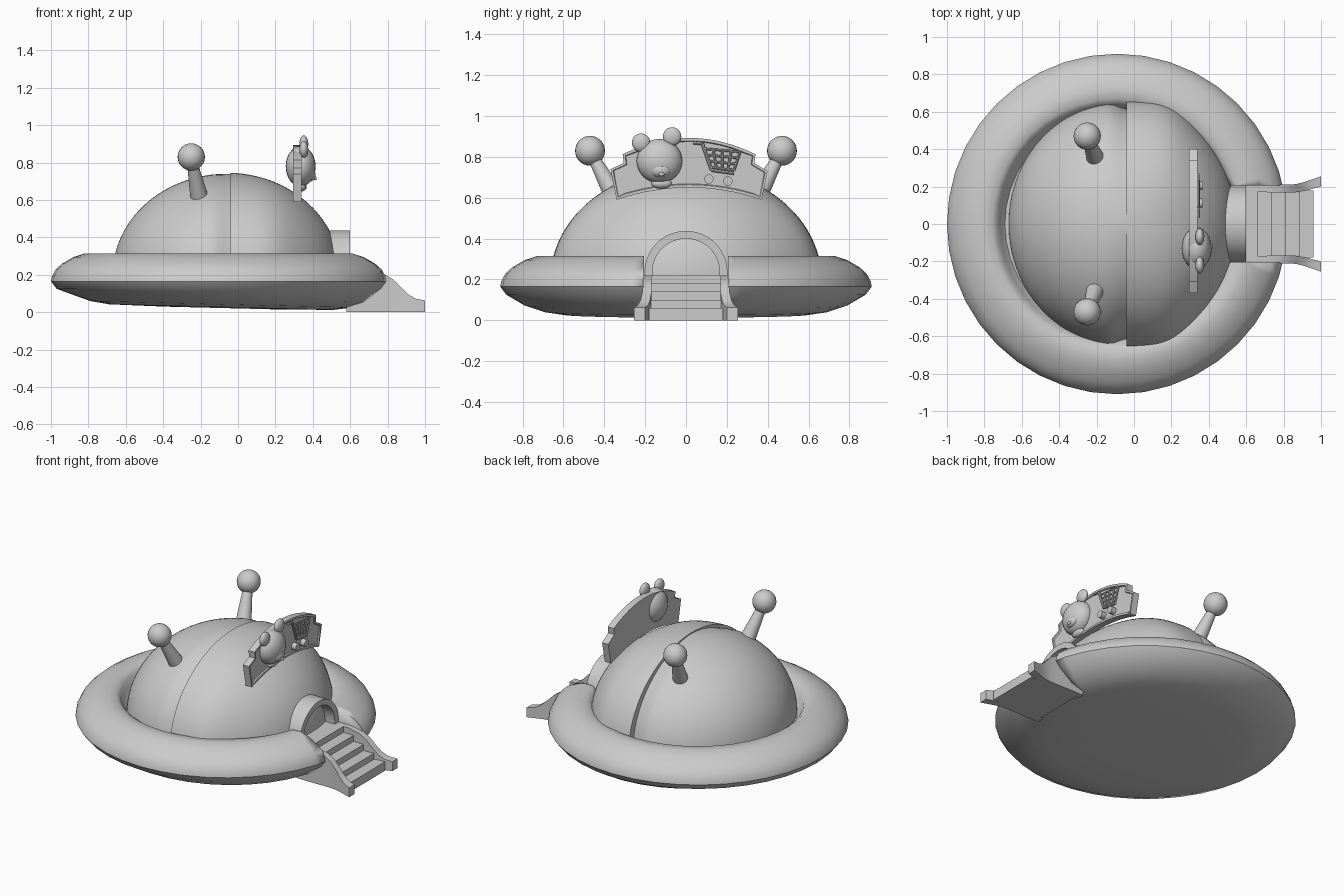
import bpy, bmesh
from math import sin, cos, pi, acos, exp, radians
from mathutils import Vector

cube = bpy.data.objects.get("Cube")
if cube:
    bpy.data.objects.remove(cube, do_unlink=True)

GREY = (0.6, 0.6, 0.6, 1)
mat = bpy.data.materials.new("plain_grey")
mat.use_nodes = True
mat.diffuse_color = GREY
bsdf = next(n for n in mat.node_tree.nodes if n.type == "BSDF_PRINCIPLED")
bsdf.inputs["Base Color"].default_value = GREY


def finish(name, bm, angle=35):
    bmesh.ops.remove_doubles(bm, verts=bm.verts, dist=1e-5)
    bmesh.ops.recalc_face_normals(bm, faces=bm.faces)
    me = bpy.data.meshes.new(name)
    bm.to_mesh(me)
    bm.free()
    me.materials.append(mat)
    me.shade_smooth()
    me.set_sharp_from_angle(angle=radians(angle))
    ob = bpy.data.objects.new(name, me)
    bpy.context.collection.objects.link(ob)
    return ob


def loft(name, rings, closed=True, caps=True, angle=35):
    """Skin a list of equally long point rings."""
    bm = bmesh.new()
    rows = [[bm.verts.new(p) for p in ring] for ring in rings]
    n = len(rows[0])
    for a, b in zip(rows, rows[1:]):
        for i in range(n if closed else n - 1):
            j = (i + 1) % n
            bm.faces.new((a[i], a[j], b[j], b[i]))
    if caps:
        bm.faces.new(rows[0])
        bm.faces.new(rows[-1])
    return finish(name, bm, angle)


def prism(name, pts, lo, hi, axis):
    """Extrude an outline along x (points are y, z) or y (points are x, z)."""
    place = (lambda p, t: (t, p[0], p[1])) if axis == "x" else (lambda p, t: (p[0], t, p[1]))
    return loft(name, [[place(p, t) for p in pts] for t in (lo, hi)])


def bar(name, p, q, r1, r2, sides=16):
    p, q = Vector(p), Vector(q)
    bm = bmesh.new()
    bmesh.ops.create_cone(bm, cap_ends=True, segments=sides, radius1=r1, radius2=r2, depth=(q - p).length)
    bm.transform((q - p).to_track_quat("Z", "Y").to_matrix().to_4x4())
    bmesh.ops.translate(bm, verts=bm.verts, vec=(p + q) / 2)
    return finish(name, bm)


def ball(name, centre, size):
    bm = bmesh.new()
    bmesh.ops.create_uvsphere(bm, u_segments=24, v_segments=16, radius=1)
    bmesh.ops.scale(bm, verts=bm.verts, vec=size)
    bmesh.ops.translate(bm, verts=bm.verts, vec=centre)
    return finish(name, bm)


# Saucer hull: lathed profile whose underside tilts towards the entrance
profile = [(0, .22), (.6, .22), (.625, .25), (.64, .29), (.67, .312), (.73, .314), (.79, .295),
           (.85, .26), (.885, .228), (.905, .19), (.91, .165), (.88, .125), (.79, .07),
           (.7, .04), (.6, .025), (.3, .02), (0, .02)]
SEG = 40
rings = []
for r, z in profile:
    ring = []
    for i in range(SEG):
        a = 2 * pi * i / SEG
        x = r * cos(a) - .09
        ring.append((x, r * sin(a), z - (.025 * x if z < .1 else 0)))
    rings.append(ring)
hull = loft("saucer_hull", rings, caps=False)

# Entrance gap cut through the rim
cutter = prism("gap_cutter", [(.5, .5), (.5, .21), (.6, .21), (.6, -.1), (1.2, -.1), (1.2, .5)],
               -.205, .205, "y")
cutter.hide_render = True
mod = hull.modifiers.new("gap", "BOOLEAN")
mod.operation = "DIFFERENCE"
mod.solver = "EXACT"
mod.object = cutter
bpy.context.view_layer.objects.active = hull
bpy.ops.object.modifier_apply(modifier="gap")
bpy.data.objects.remove(cutter, do_unlink=True)

# Dome: arches along x, pinched into a crease where the two shells meet
XC, RX, CREASE = -.06, .61, -.04
split = acos((XC - CREASE) / RX)


def dome_arch(u, front):
    x = XC - RX * cos(u)
    pts = []
    for k in range(49):
        t = pi * k / 48
        side = abs(cos(t))
        if front:
            swell = .01 + .05 * side * exp(-((x - .2) / .15) ** 2)
        else:
            s = min(1, max(0, (x - CREASE + .1) / .1))
            swell = -.06 * side * s * s * (3 - 2 * s)
        f = sin(u) * (1 + swell)
        pts.append((x, .655 * f * cos(t), .2 + .54 * f * sin(t)))
    return pts


N = 28
arches = [dome_arch(split * i / N, False) for i in range(N + 1)]
arches += [dome_arch(split + (pi - split) * i / N, True) for i in range(N + 1)]
loft("dome", arches, closed=False, caps=False)

# Doorway arch with short legs
sections = []
for k in range(-1, 26):
    a = pi * min(max(k, 0), 24) / 24
    drop = .06 if k in (-1, 25) else 0
    sections.append([(x, r * cos(a), .235 + r * sin(a) - drop)
                     for x, r in ((.48, .165), (.6, .165), (.6, .203), (.48, .203))])
loft("door_arch", sections)

# Stairs
steps = [(.6, 0), (.6, .15), (.52, .15), (.52, .22)]
for i in range(5):
    x, z = .66 + .075 * i, .22 - .04 * i
    steps += [(x, z), (x, z - .04)]
steps.append((.96, 0))
prism("stairs", steps, -.18, .18, "y")

# Flared stair rails
rail = [(.58, .17, .212, .22), (.7, .17, .212, .22), (.78, .168, .21, .205), (.83, .168, .21, .175),
        (.87, .17, .214, .135), (.91, .177, .224, .095), (.95, .187, .238, .072), (1, .2, .255, .063)]
for side, label in ((1, "left"), (-1, "right")):
    loft("stair_rail_" + label,
         [[(x, side * a, 0), (x, side * b, 0), (x, side * b, z), (x, side * a, z)] for x, a, b, z in rail])
    # Antennas
    bar("antenna_rod_" + label, (-.2, side * .335, .58), (-.245, side * .455, .8), .052, .028, 24)
    ball("antenna_ball_" + label, (-.25, side * .47, .83), (.073,) * 3)

# Fan-shaped sign board with a recessed panel
M = 16
ts = [2 * i / M - 1 for i in range(M + 1)]
outline = [(.015 + .355 * t, .65 - .06 * t * t) for t in ts]
outline += [(.4, .73), (.335, .77)]
outline += [(.015 - .325 * t, .893 - .08 * t * t) for t in ts]
outline += [(-.305, .77), (-.37, .74)]
board = prism("sign_board", outline, .295, .34, "x")
bm = bmesh.new()
bm.from_mesh(board.data)
panel = max(bm.faces, key=lambda f: f.calc_center_median().x)
bmesh.ops.inset_region(bm, faces=[panel], thickness=.014)
bmesh.ops.inset_region(bm, faces=[panel], thickness=.004, depth=-.008)
bm.to_mesh(board.data)
bm.free()

# Animal head ornament
ball("head_ornament", (.335, -.13, .78), (.08, .112, .108))
ball("ornament_ear_right", (.352, -.22, .87), (.024, .045, .045))
ball("ornament_ear_left", (.352, -.068, .9), (.024, .045, .045))
ball("ornament_muzzle", (.385, -.125, .735), (.03, .05, .036))
ball("ornament_nose", (.413, -.12, .715), (.008, .014, .01))
ball("ornament_collar", (.34, -.12, .67), (.025, .05, .025))

# Basket ornament: frame, grid and wheels
X = .345


def stroke(name, a, b, r=.008):
    bar(name, (X, *a), (X, *b), r, r, 8)


frame = [(.035, .87), (.08, .865), (.125, .735), (.235, .72)]
for a, b in zip(frame, frame[1:]):
    stroke("basket_frame", a, b)
for i in range(4):
    f = i / 3
    stroke("basket_row", (.09 + .03 * f, .84 - .09 * f), (.265 - .03 * f, .825 - .09 * f), .006)
for i in range(5):
    f = i / 4
    stroke("basket_upright", (.09 + .175 * f, .84 - .015 * f), (.12 + .115 * f, .75 - .015 * f), .006)
for y, z in ((.112, .692), (.205, .682)):
    bar("basket_wheel", (.33, y, z), (.365, y, z), .023, .023, 20)
